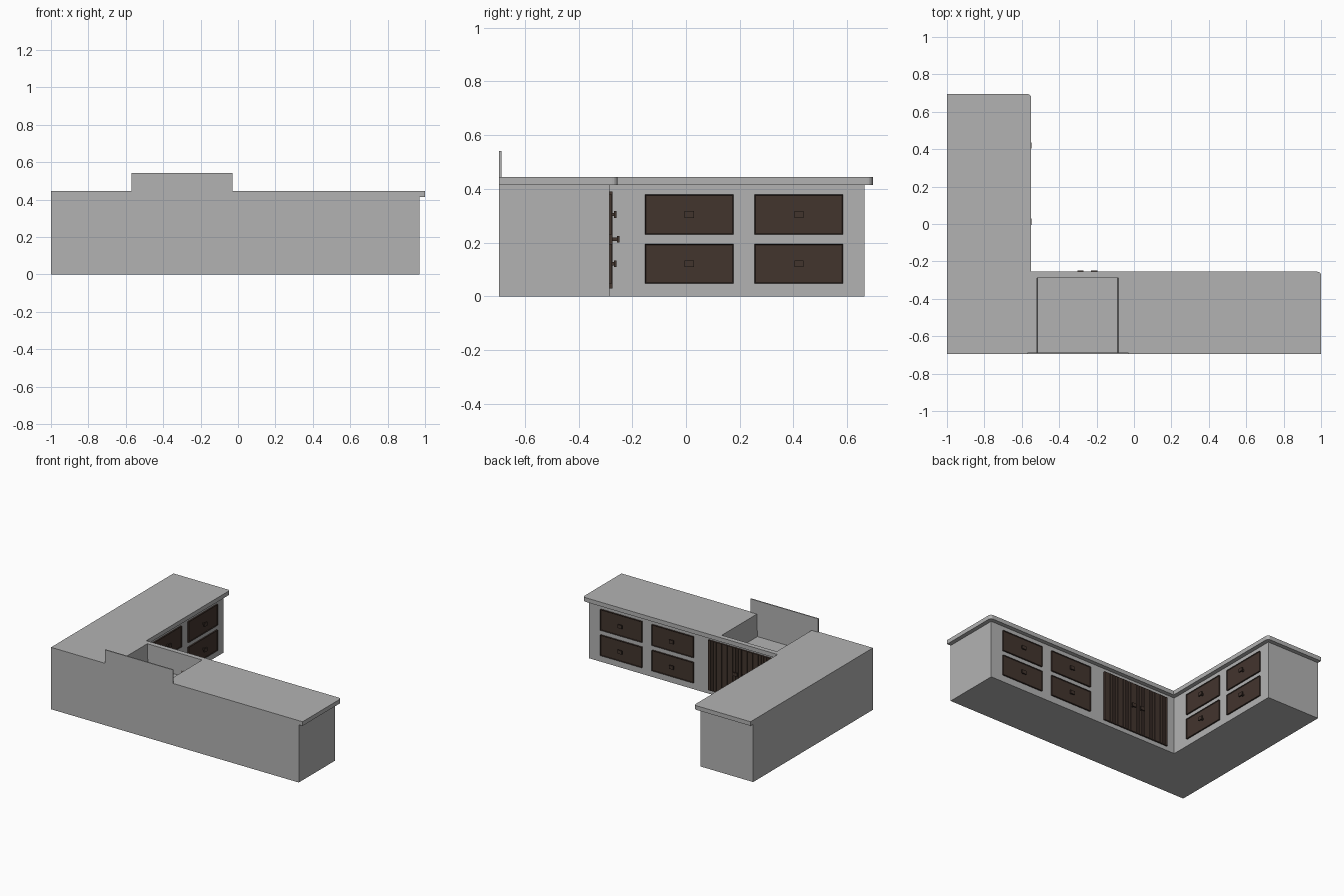
import bpy, bmesh, math
from mathutils import Matrix, Vector

if "Cube" in bpy.data.objects:
    bpy.data.objects.remove(bpy.data.objects["Cube"])


def material(name, rgb):
    m = bpy.data.materials.new(name)
    m.diffuse_color = (*rgb, 1)
    m.use_nodes = True
    m.node_tree.nodes["Principled BSDF"].inputs["Base Color"].default_value = m.diffuse_color
    return m


GREY = material("light grey", (0.45, 0.45, 0.45))
BROWN = material("dark brown", (0.055, 0.035, 0.027))


def finish(name, bm, mat, matrix=None):
    if matrix is not None:
        bm.transform(matrix)
    bmesh.ops.recalc_face_normals(bm, faces=bm.faces)
    me = bpy.data.meshes.new(name)
    bm.to_mesh(me)
    bm.free()
    me.materials.append(mat)
    ob = bpy.data.objects.new(name, me)
    bpy.context.collection.objects.link(ob)
    return ob


def box(bm, x0, x1, y0, y1, z0, z1):
    r = bmesh.ops.create_cube(bm, size=1)
    for v in r["verts"]:
        v.co = Vector(((x0 + x1) / 2 + v.co.x * (x1 - x0),
                       (y0 + y1) / 2 + v.co.y * (y1 - y0),
                       (z0 + z1) / 2 + v.co.z * (z1 - z0)))
    return r["verts"]


def prism(bm, pts, z0, z1):
    f = bm.faces.new([bm.verts.new((x, y, z0)) for x, y in pts])
    r = bmesh.ops.extrude_face_region(bm, geom=[f])
    for v in r["geom"]:
        if isinstance(v, bmesh.types.BMVert):
            v.co.z = z1


def corner(cx, cy, r=0.02):
    # rounded outer corner, from the +x side round to the +y side
    return [(cx - r + r * math.cos(math.radians(a)), cy - r + r * math.sin(math.radians(a)))
            for a in range(0, 91, 18)]


# L-shaped cabinet body and overhanging worktop
B = -0.695
bm = bmesh.new()
prism(bm, [(-1, B), (0.97, B), (0.97, -0.285), (-0.58, -0.285), (-0.58, 0.665), (-1, 0.665)], 0, 0.415)
body = finish("cabinet_body", bm, GREY)
bm = bmesh.new()
prism(bm, [(-1, B), (1, B)] + corner(1, -0.255) + [(-0.55, -0.255)]
      + corner(-0.55, 0.695) + [(-1, 0.695)], 0.415, 0.445)
top = finish("worktop", bm, GREY)

# sink recess cut through the worktop into the body, slightly tapered
bm = bmesh.new()
for v in box(bm, -0.52, -0.08, -0.687, -0.29, 0.285, 0.5):
    if v.co.z < 0.4:
        v.co.x += 0.007 if v.co.x < -0.3 else -0.007
cutter = finish("sink_cutter", bm, GREY)
cutter.hide_render = True
for ob in (body, top):
    mod = ob.modifiers.new("sink", "BOOLEAN")
    mod.operation = "DIFFERENCE"
    mod.solver = "EXACT"
    mod.object = cutter
    dg = bpy.context.evaluated_depsgraph_get()
    me = bpy.data.meshes.new_from_object(ob.evaluated_get(dg))
    ob.modifiers.clear()
    ob.data = me
bpy.data.objects.remove(cutter)

# splash plate behind the sink
bm = bmesh.new()
box(bm, -0.57, -0.03, B, -0.687, 0.44, 0.542)
finish("splashback", bm, GREY)


# Fronts are built facing local +y, centred at local x = 0, with the cabinet face at y = 0
def add_handle(bm, x, z, w, h, reach):
    box(bm, x - 0.006, x + 0.006, 0.005, reach - 0.006, z - 0.006, z + 0.006)
    box(bm, x - w / 2, x + w / 2, reach - 0.008, reach, z - h / 2, z + h / 2)


def drawer(name, width, z0, z1, reach, matrix):
    bm = bmesh.new()
    verts = box(bm, -width / 2, width / 2, -0.005, 0.01, z0, z1)
    front = max(bm.faces, key=lambda f: f.calc_center_median().y)
    bmesh.ops.inset_region(bm, faces=[front], thickness=0.006, depth=-0.004)
    add_handle(bm, 0, (z0 + z1) / 2, 0.034, 0.025, reach)
    finish(name, bm, BROWN, matrix)


def door(name, width, knob_x, matrix):
    # ribbed boards
    bm = bmesh.new()
    n = 12
    p = width / n
    box(bm, -width / 2, width / 2, -0.005, 0.007, 0.03, 0.39)
    for i in range(n):
        x = -width / 2 + i * p
        box(bm, x + p * 0.1, x + p * 0.9, 0.003, 0.011, 0.03, 0.39)
    add_handle(bm, knob_x, 0.213, 0.034, 0.025, 0.037)
    finish(name, bm, BROWN, matrix)


long_run = lambda x: Matrix.Translation((x, -0.285, 0))
short_run = lambda y: Matrix.Translation((-0.58, y, 0)) @ Matrix.Rotation(-math.pi / 2, 4, "Z")
rows = {"lower": (0.048, 0.196), "upper": (0.23, 0.38)}

# drawers on both runs
for row, (z0, z1) in rows.items():
    for i, x in enumerate((0.30, 0.71)):
        drawer(f"long_run_{row}_drawer_{i + 1}", 0.33, z0, z1, 0.026, long_run(x))
    for i, y in enumerate((0.012, 0.42)):
        drawer(f"short_run_{row}_drawer_{i + 1}", 0.33, z0, z1, 0.033, short_run(y))

# pair of doors under the sink
door("right_door", 0.265, -0.098, long_run(-0.115))
door("left_door", 0.265, 0.098, long_run(-0.384))
